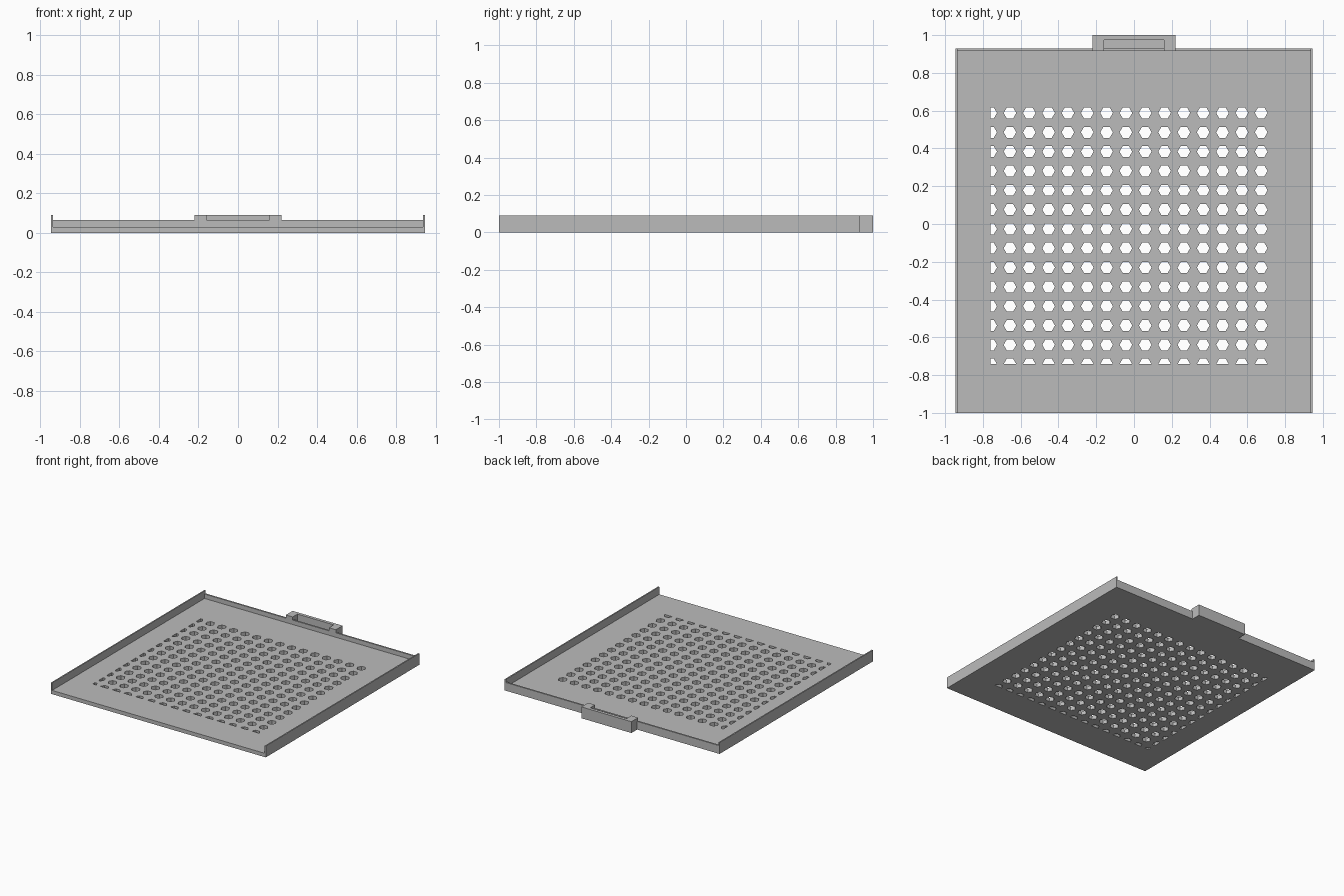
import bpy
import bmesh
from math import cos, sin, tau

cube = bpy.data.objects.get("Cube")
if cube:
    bpy.data.objects.remove(cube, do_unlink=True)

GREY = (0.5, 0.5, 0.5, 1)
grey = bpy.data.materials.new("light grey")
grey.use_nodes = True
grey.diffuse_color = GREY
grey.node_tree.nodes["Principled BSDF"].inputs["Base Color"].default_value = GREY

# Overall sizes
HALF_W, FRONT, BACK = 0.945, -1.0, 0.928
FLOOR, BACK_H, SIDE_H = 0.03, 0.065, 0.09
WALL, BACK_WALL = 0.01, 0.013


def add_prism(bm, outline, z0, z1):
    """Extrude a flat outline from z0 up to z1."""
    face = bm.faces.new([bm.verts.new((x, y, z0)) for x, y in outline])
    top = bmesh.ops.extrude_face_region(bm, geom=[face])["geom"]
    verts = [g for g in top if isinstance(g, bmesh.types.BMVert)]
    bmesh.ops.translate(bm, verts=verts, vec=(0, 0, z1 - z0))


def make_object(name, prisms):
    bm = bmesh.new()
    for outline, z0, z1 in prisms:
        add_prism(bm, outline, z0, z1)
    bmesh.ops.recalc_face_normals(bm, faces=bm.faces)
    mesh = bpy.data.meshes.new(name)
    bm.to_mesh(mesh)
    bm.free()
    mesh.materials.append(grey)
    obj = bpy.data.objects.new(name, mesh)
    bpy.context.collection.objects.link(obj)
    return obj


def rect(x0, x1, y0, y1):
    return [(x0, y0), (x1, y0), (x1, y1), (x0, y1)]


# Floor plate
plate = make_object("floor_plate",
                    [(rect(-HALF_W, HALF_W, FRONT, BACK), 0, FLOOR)])

# Hexagonal vent holes; the left column and front row are cut in half
COLS, ROWS, PITCH, RADIUS = 15, 14, 0.1023, 0.0335
X0, Y0 = -0.759, -0.742


def hexagon(cx, cy):
    points = []
    for i in range(6):
        x = round(max(cx + RADIUS * cos(i * tau / 6), X0), 5)
        y = round(max(cy + RADIUS * sin(i * tau / 6), Y0), 5)
        if (x, y) not in points:
            points.append((x, y))
    return points


holes = [(hexagon(X0 + c * PITCH, Y0 + r * PITCH), -0.02, FLOOR + 0.02)
         for c in range(COLS) for r in range(ROWS)]
cutter = make_object("vent_hole_cutter", holes)
cutter.hide_render = True
cut = plate.modifiers.new("vent_holes", "BOOLEAN")
cut.operation = "DIFFERENCE"
cut.solver = "EXACT"
cut.object = cutter
bpy.context.view_layer.objects.active = plate
bpy.ops.object.modifier_apply(modifier=cut.name)
bpy.data.objects.remove(cutter, do_unlink=True)

# Side walls
for name, side in (("left_wall", 1), ("right_wall", -1)):
    x0, x1 = sorted((side * (HALF_W - WALL), side * HALF_W))
    make_object(name, [(rect(x0, x1, FRONT, BACK), FLOOR, SIDE_H)])

# Lower back wall
inner = HALF_W - WALL
make_object("back_wall",
            [(rect(-inner, inner, BACK - BACK_WALL, BACK), FLOOR, BACK_H)])

# Pull tab: base with a U-shaped rim around a pocket
OUT, IN, END, LIP = 0.22, 0.16, 1.0, 0.975
START = BACK - BACK_WALL
rim = [(-OUT, START), (-IN, START), (-IN, LIP), (IN, LIP),
       (IN, START), (OUT, START), (OUT, END), (-OUT, END)]
make_object("pull_tab", [(rect(-OUT, OUT, BACK, END), 0, FLOOR),
                         (rim, FLOOR, SIDE_H)])
